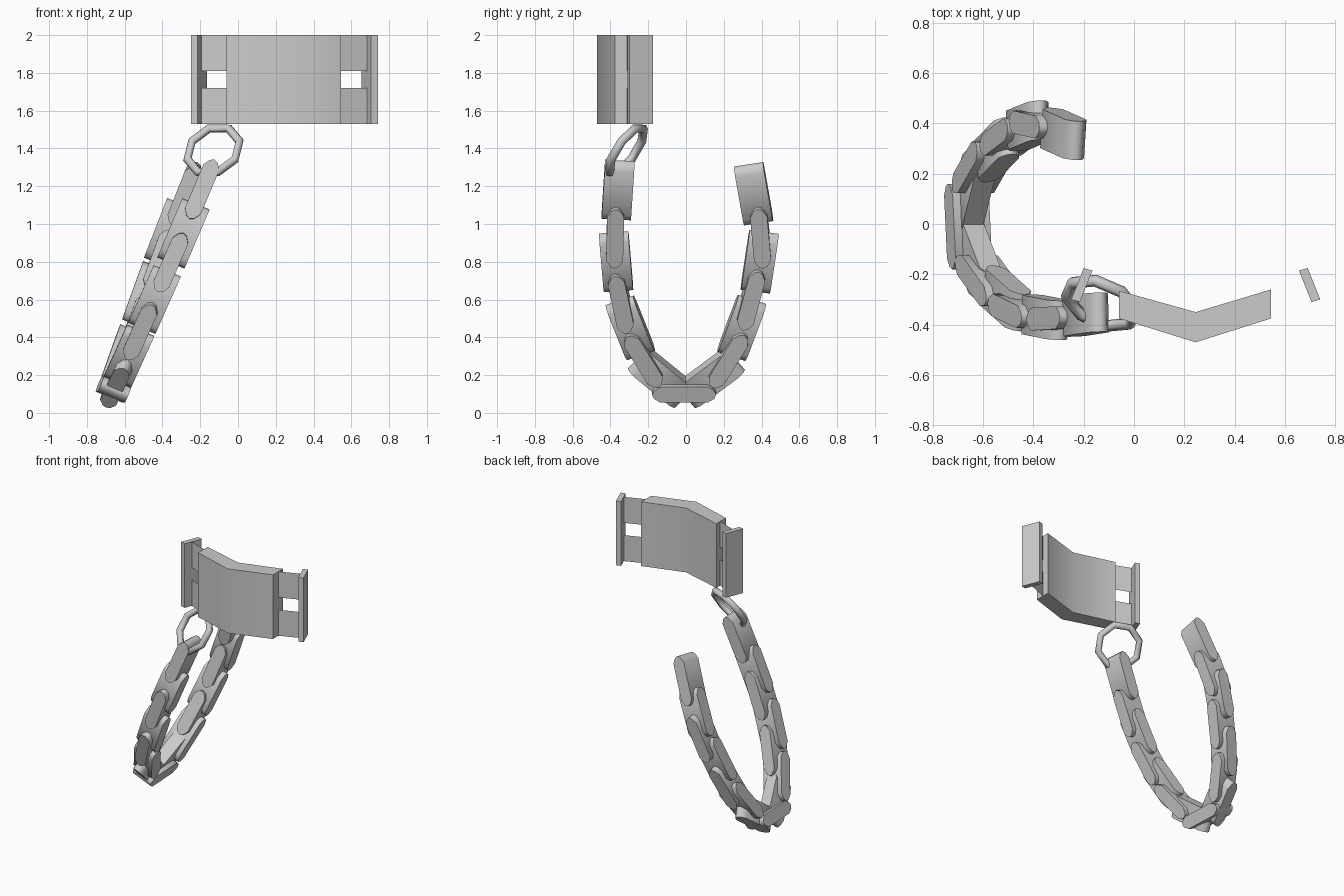
import bpy
from math import radians, cos, sin, pi
from mathutils import Vector, Matrix

if "Cube" in bpy.data.objects:
    bpy.data.objects.remove(bpy.data.objects["Cube"])

Z0, Z1 = 1.53, 2.0
CX = 0.245          # mirror line of the cuff


def mesh_object(name, verts, faces, angle=50):
    me = bpy.data.meshes.new(name)
    me.from_pydata([tuple(v) for v in verts], [], faces)
    ob = bpy.data.objects.new(name, me)
    bpy.context.collection.objects.link(ob)
    bpy.ops.object.select_all(action='DESELECT')
    ob.select_set(True)
    bpy.context.view_layer.objects.active = ob
    if len(faces) > 1:
        bpy.ops.object.mode_set(mode='EDIT')
        bpy.ops.mesh.select_all(action='SELECT')
        bpy.ops.mesh.normals_make_consistent(inside=False)
        bpy.ops.object.mode_set(mode='OBJECT')
        bpy.ops.object.shade_smooth_by_angle(angle=radians(angle))
    return ob


def prism(name, bottom, top):
    """Closed solid between two matching outlines."""
    n = len(bottom)
    faces = [tuple(range(n))[::-1], tuple(range(n, 2 * n))]
    faces += [(i, (i + 1) % n, n + (i + 1) % n, n + i) for i in range(n)]
    return mesh_object(name, list(bottom) + list(top), faces)


def extrude_z(name, outline):
    return prism(name, [(x, y, Z0) for x, y in outline],
                 [(x, y, Z1) for x, y in outline])


# bent front plate
extrude_z("cuff_plate", [(-0.06, -0.375), (0.245, -0.47), (0.545, -0.375),
                         (0.545, -0.26), (0.245, -0.35), (-0.06, -0.265)])

# side bars and thin straps, mirrored about the cuff centre
for label, s in (("right", 1), ("left", -1)):
    def mx(x):
        return CX + s * (x - CX)
    bar = [(0.655, -0.185), (0.69, -0.175), (0.74, -0.30), (0.705, -0.31)]
    extrude_z(label + "_bar", [(mx(x), y) for x, y in bar])
    for part, a, b in (("lower", Z0, 1.72), ("upper", 1.81, Z1)):
        p, q = (mx(0.535), -0.315), (mx(0.69), -0.255)
        mesh_object(f"{label}_{part}_strap",
                    [(*p, a), (*q, a), (*q, b), (*p, b)], [(0, 1, 2, 3)])

# eight-sided connecting ring, tilted back
u = Vector((0.92, -0.39, 0)).normalized()
v = Vector((0.072, 0.17, 0.29)).normalized()
w = u.cross(v)
bpy.ops.mesh.primitive_torus_add(major_segments=8, minor_segments=6,
                                 major_radius=0.148, minor_radius=0.024)
ring = bpy.context.object
ring.name = "connecting_ring"
frame = Matrix((u, v, w)).transposed().to_4x4()
ring.matrix_world = (Matrix.Translation((-0.13, -0.315, 1.39)) @ frame
                     @ Matrix.Rotation(pi / 8, 4, 'Z'))
bpy.ops.object.shade_smooth_by_angle(angle=radians(65))

# hanging chain: (y, z) of link centres on a leaning plane
path = [(-0.36, 1.18), (-0.375, 0.95), (-0.37, 0.80), (-0.345, 0.60),
        (-0.295, 0.45), (-0.225, 0.30), (-0.13, 0.185), (-0.01, 0.125),
        (0.13, 0.185), (0.225, 0.30), (0.295, 0.45), (0.345, 0.62),
        (0.39, 0.80), (0.395, 0.95), (0.358, 1.16)]
pts = []
for y, z in path:
    t = (y + 0.37) / 0.74
    pts.append(Vector((-0.655 - 0.03 * t + (0.43 - 0.05 * t) * (z - 0.1), y, z)))
normal = Vector((1, 0, -0.41)).normalized()

# rounded-end slab links, alternately turned a quarter
L, T, W = 0.17, 0.045, 0.078
profile = [(-L + 0.045, -T), (L - 0.045, -T), (L - 0.01, -T * 0.5),
           (L, 0), (L - 0.01, T * 0.5), (L - 0.045, T), (-L + 0.045, T),
           (-L + 0.01, T * 0.5), (-L, 0), (-L + 0.01, -T * 0.5)]
for i, c in enumerate(pts):
    along = (pts[min(i + 1, len(pts) - 1)] - pts[max(i - 1, 0)]).normalized()
    side = along.cross(normal).normalized()
    thin, wide = (normal, side) if i % 2 == 0 else (side, normal)
    ends = [[c + along * a + thin * b + wide * k for a, b in profile]
            for k in (-W, W)]
    prism(f"chain_link_{i + 1:02d}", *ends)
